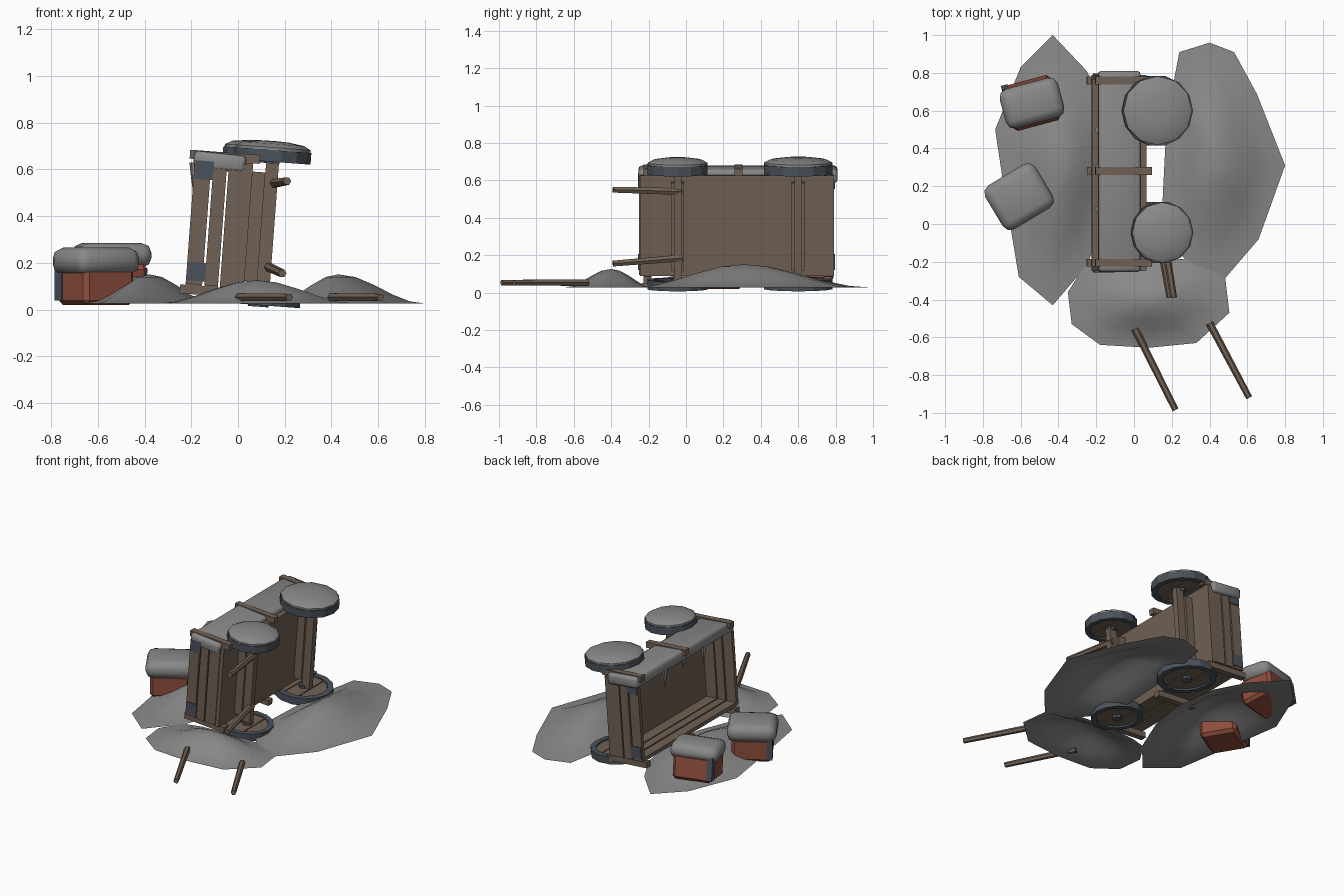
import bpy, bmesh, math
from mathutils import Matrix, Vector

if "Cube" in bpy.data.objects:
    bpy.data.objects.remove(bpy.data.objects["Cube"])


def material(name, rgb):
    m = bpy.data.materials.new(name)
    m.diffuse_color = (*rgb, 1)
    m.use_nodes = True
    m.node_tree.nodes["Principled BSDF"].inputs["Base Color"].default_value = m.diffuse_color
    return m


WOOD = material("weathered wood", (0.165, 0.122, 0.092))
IRON = material("dark iron", (0.07, 0.085, 0.105))
SNOW = material("grey snow", (0.25, 0.25, 0.25))
RED = material("red brown crate", (0.27, 0.075, 0.045))

# Frame of the cart lying on its side: local x = underside, local z = top side
CART = Matrix.Translation((0, 0, 0.36)) @ Matrix.Rotation(math.radians(4.3), 4, 'Y')


def finish(bm, name, mat, matrix=Matrix(), smooth=None):
    me = bpy.data.meshes.new(name)
    bm.transform(matrix)
    bmesh.ops.recalc_face_normals(bm, faces=bm.faces)
    bm.to_mesh(me)
    bm.free()
    me.materials.append(mat)
    ob = bpy.data.objects.new(name, me)
    bpy.context.collection.objects.link(ob)
    if smooth:
        bpy.ops.object.select_all(action='DESELECT')
        ob.select_set(True)
        bpy.context.view_layer.objects.active = ob
        bpy.ops.object.shade_smooth_by_angle(angle=math.radians(smooth))
    return ob


def box(name, mat, lo, hi, matrix=CART, bevel=0, segs=1, smooth=None):
    lo, hi = Vector(lo), Vector(hi)
    bm = bmesh.new()
    bmesh.ops.create_cube(bm, size=1, matrix=Matrix.Translation((lo + hi) / 2) @ Matrix.Diagonal((*(hi - lo), 1)))
    if bevel:
        bmesh.ops.bevel(bm, geom=bm.edges[:], offset=bevel, segments=segs, profile=0.5, affect='EDGES')
    return finish(bm, name, mat, matrix, smooth)


def lathe(name, mat, profile, sides, matrix, closed=False, smooth=None):
    """Spin (radius, height) points about z."""
    bm = bmesh.new()
    rings = []
    for r, h in profile:
        rings.append([bm.verts.new((r * math.cos(2 * math.pi * i / sides), r * math.sin(2 * math.pi * i / sides), h))
                      for i in range(sides)])
    pairs = list(zip(rings, rings[1:])) + ([(rings[-1], rings[0])] if closed else [])
    for a, b in pairs:
        for i in range(sides):
            j = (i + 1) % sides
            bm.faces.new((a[i], a[j], b[j], b[i]))
    if not closed:
        bm.faces.new(rings[0])
        bm.faces.new(rings[-1])
    return finish(bm, name, mat, matrix, smooth)


def pole(name, a, b, r):
    """Broken six-sided pole between two points."""
    a, b = Vector(a), Vector(b)
    m = Matrix.Translation(a) @ (b - a).to_track_quat('Z', 'Y').to_matrix().to_4x4()
    lathe(name, WOOD, [(r, 0), (r * 0.85, (b - a).length)], 6, m)


# Cart bed floor
box("bed_floor", WOOD, (0.02, -0.245, -0.27), (0.045, 0.79, 0.27))

# End planks and side planks, three boards each with gaps between
BOARDS = [(-0.205, -0.134), (-0.124, -0.066), (-0.058, 0.02)]
for k, (u0, u1) in enumerate(BOARDS):
    for side, y in (("front", -0.25), ("back", 0.765)):
        box(f"{side}_end_plank_{k}", WOOD, (u0, y, -0.265), (u1, y + 0.025, 0.265))
    for side, s in (("upper", 1), ("lower", -1)):
        w = sorted((s * 0.245, s * 0.27))
        box(f"{side}_side_plank_{k}", WOOD, (u0, -0.225, w[0]), (u1, 0.765, w[1]))

# Cleats across the sides
for side, s in (("upper", 1), ("lower", -1)):
    w = sorted((s * 0.27, s * 0.308))
    for k, y in enumerate((-0.205, 0.28, 0.76)):
        box(f"{side}_cleat_{k}", WOOD, (-0.228, y - 0.021, w[0]), (0.072, y + 0.021, w[1]))

# Iron corner plates on both ends
for y in (-0.256, 0.786):
    for w in (-0.21, 0.225):
        box("iron_corner", IRON, (-0.2, y, w - 0.04), (-0.122, y + 0.01, w + 0.04))

# Axles, bolsters and wheels
for end, y, R in (("front", -0.045, 0.165), ("rear", 0.6, 0.188)):
    du = 0.125 if end == "front" else 0.1
    box(f"{end}_bolster", WOOD, (0.045, y - 0.035, -0.235), (0.1, y + 0.035, 0.235))
    box(f"{end}_axle", WOOD, (0.1, y - 0.02, -0.29), (0.155, y + 0.02, 0.29))
    for side, s in (("upper", 1), ("lower", -1)):
        M = CART @ Matrix.Translation((du, y, s * 0.308))
        lathe(f"{end}_{side}_tire", IRON, [(R, -0.025), (R, 0.025), (R * 0.8, 0.025), (R * 0.8, -0.025)], 14, M, True)
        for k in range(3):  # disc made of three planks
            a = R * 0.81
            lo, hi = -a + k * a * 2 / 3 + 0.003, -a + (k + 1) * a * 2 / 3 - 0.003
            bm = bmesh.new()
            bmesh.ops.create_cone(bm, cap_ends=True, segments=14, radius1=a, radius2=a, depth=0.028)
            for co, n in ((lo, -1), (hi, 1)):
                bmesh.ops.bisect_plane(bm, geom=bm.verts[:] + bm.edges[:] + bm.faces[:], plane_co=(co, 0, 0),
                                       plane_no=(n, 0, 0), clear_outer=True)
                bmesh.ops.holes_fill(bm, edges=[e for e in bm.edges if e.is_boundary])
            finish(bm, f"{end}_{side}_wheel_plank_{k}", WOOD, M)
        lathe(f"{end}_{side}_hub", IRON, [(0.032, -0.032), (0.032, 0.032)], 8, M)
    # Snow dome on the raised wheel
    lathe(f"{end}_wheel_snow", SNOW, [(R * 0.97, 0.02), (R * 0.97, 0.036), (R * 0.8, 0.052), (R * 0.4, 0.062), (0.01, 0.064)],
          12, CART @ Matrix.Translation((du, y, 0.308)), smooth=50)

# Snow lying along the raised side, with icicles
tilt = Matrix.Translation((-0.078, 0.278, 0.632)) @ Matrix.Rotation(math.radians(6), 4, 'Y')
box("side_snow", SNOW, (-0.112, -0.532, -0.037), (0.112, 0.532, 0.037), tilt, 0.018, 2, 50)
for y, length in ((0.08, 0.13), (0.3, 0.07), (0.5, 0.14)):
    lathe("icicle", SNOW, [(0.018, 0), (0.012, -length * 0.4), (0.001, -length)], 6, Matrix.Translation((-0.19, y, 0.63)))

# Shaft stubs on the front axle, and the broken lengths on the ground
pole("upper_shaft_stub", (0.15, -0.02, 0.54), (0.21, -0.39, 0.55), 0.021)
pole("lower_shaft_stub", (0.125, -0.02, 0.185), (0.19, -0.39, 0.155), 0.021)
pole("broken_shaft_left", (0.005, -0.555, 0.053), (0.22, -0.985, 0.053), 0.02)
pole("broken_shaft_right", (0.4, -0.525, 0.053), (0.61, -0.92, 0.053), 0.02)


def drift(name, outline, peak, height):
    """Open snow mound: shrinking copies of the outline rise to the peak."""
    bm = bmesh.new()
    px, py = peak
    rings = []
    for t in (1, 0.82, 0.62, 0.42, 0.2):
        z = 0.026 + height * (0.5 + 0.5 * math.cos(math.pi * t))
        rings.append([bm.verts.new((px + (x - px) * t, py + (y - py) * t, z)) for x, y in outline])
    n = len(outline)
    for a, b in zip(rings, rings[1:]):
        for i in range(n):
            bm.faces.new((a[i], a[(i + 1) % n], b[(i + 1) % n], b[i]))
    top = bm.verts.new((px, py, 0.026 + height))
    for i in range(n):
        bm.faces.new((rings[-1][i], rings[-1][(i + 1) % n], top))
    finish(bm, name, SNOW, smooth=60)


drift("left_drift", [(-0.43, 1.0), (-0.6, 0.83), (-0.735, 0.5), (-0.69, 0.2), (-0.61, -0.28), (-0.43, -0.43),
                     (-0.25, -0.22), (-0.14, 0.05), (-0.1, 0.3), (-0.14, 0.6), (-0.25, 0.81)], (-0.38, 0.29), 0.125)
drift("right_drift", [(0.4, 0.96), (0.53, 0.91), (0.65, 0.69), (0.8, 0.31), (0.66, -0.08), (0.48, -0.29),
                      (0.32, -0.25), (0.2, -0.1), (0.15, 0.1), (0.165, 0.4), (0.2, 0.7), (0.24, 0.91)], (0.43, 0.31), 0.125)
drift("front_drift", [(-0.35, -0.36), (-0.33, -0.53), (-0.18, -0.64), (0.08, -0.655), (0.33, -0.63), (0.505, -0.47),
                      (0.48, -0.26), (0.3, -0.19), (0.08, -0.17), (-0.15, -0.19), (-0.26, -0.22)], (0.08, -0.4), 0.1)

# Crates with iron corner straps and snow caps
for k, (x, y, rot, lean, hx, hy, z0, z1, z2) in enumerate((
        (-0.608, 0.145, 31, 0, 0.125, 0.12, 0.02, 0.18, 0.265),
        (-0.54, 0.64, 15, 9, 0.13, 0.115, 0.04, 0.21, 0.285))):
    M = Matrix.Translation((x, y, 0)) @ Matrix.Rotation(math.radians(rot), 4, 'Z')
    lean_m = Matrix.Translation((0, 0, 0.13)) @ Matrix.Rotation(math.radians(lean), 4, 'X') @ Matrix.Translation((0, 0, -0.13))
    box(f"crate_{k}", RED, (-hx, -hy, z0), (hx, hy, z1), M @ lean_m, 0.02)
    box(f"crate_strap_{k}", IRON, (-hx - 0.006, hy - 0.05, z0 + 0.02), (-hx + 0.03, hy + 0.006, z1), M @ lean_m)
    box(f"crate_snow_{k}", SNOW, (-hx - 0.03, -0.135 if k == 0 else -0.108, z1 - 0.03),
        (hx + 0.03, 0.135 if k == 0 else 0.108, z2), M, 0.045, 2, 60)
